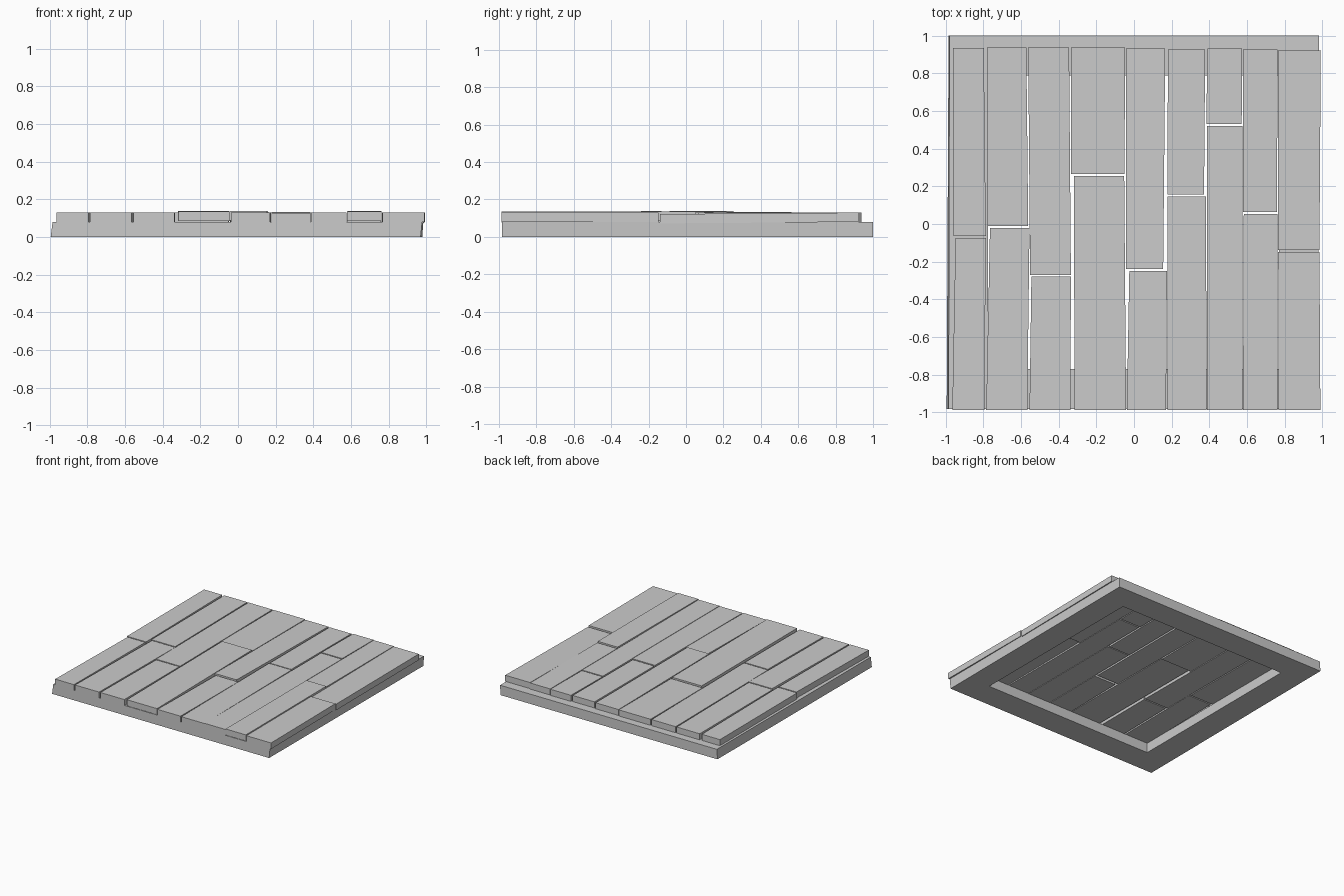
import bpy


def make(name, verts, faces):
    mesh = bpy.data.meshes.new(name)
    mesh.from_pydata(verts, [], faces)
    mesh.update()
    obj = bpy.data.objects.new(name, mesh)
    bpy.context.collection.objects.link(obj)
    return obj


# Base frame: slightly skewed square ring, open in the middle
def loop(x0, x1, y0, y1, z, skew=0.0):
    return [(x0, y0, z), (x1, y0, z), (x1 + skew, y1, z), (x0 + skew, y1, z)]


verts = (loop(-0.995, 0.97, -0.983, 1.0, 0, 0.01) + loop(-0.985, 0.978, -0.983, 1.0, 0.08, 0.005)
         + loop(-0.775, 0.77, -0.77, 0.79, 0) + loop(-0.775, 0.77, -0.77, 0.79, 0.08))
faces = []
for i in range(4):
    j = (i + 1) % 4
    faces += [(i, j, j + 4, i + 4), (j + 8, i + 8, i + 12, j + 12),
              (j, i, i + 8, j + 8), (i + 4, j + 4, j + 12, i + 12)]
make("base_frame", verts, faces)


# Plank: four-cornered board, (left, right) x at the front end then the back end
def plank(name, x, y0, y1, z0, z1):
    fl, fr, bl, br = x
    ring = [(fl, y0), (fr, y0), (br, y1), (bl, y1)]
    # z0 and z1 are the underside heights at the front and back ends
    low = [z0, z0, z1, z1]
    v = [(p[0], p[1], h) for p, h in zip(ring, low)]
    v += [(p[0], p[1], h + 0.05) for p, h in zip(ring, low)]
    f = [(3, 2, 1, 0), (4, 5, 6, 7)] + [(i, (i + 1) % 4, (i + 1) % 4 + 4, i + 4) for i in range(4)]
    make(name, v, f)


# Per column: joint y, back end y, front plank corners, back plank corners
columns = [
    (-0.07, 0.935, (-0.965, -0.795, -0.948, -0.787), (-0.96, -0.787, -0.962, -0.798)),
    (-0.015, 0.937, (-0.785, -0.567, -0.765, -0.555), (-0.778, -0.562, -0.78, -0.572)),
    (-0.275, 0.937, (-0.555, -0.338, -0.545, -0.335), (-0.552, -0.335, -0.562, -0.345)),
    (0.26, 0.937, (-0.315, -0.042, -0.32, -0.052), (-0.335, -0.05, -0.335, -0.048)),
    (-0.245, 0.932, (-0.038, 0.17, -0.025, 0.175), (-0.042, 0.155, -0.042, 0.166)),
    (0.152, 0.926, (0.178, 0.386, 0.178, 0.382), (0.178, 0.372, 0.18, 0.378)),
    (0.525, 0.932, (0.388, 0.576, 0.388, 0.576), (0.384, 0.572, 0.39, 0.575)),
    (0.058, 0.928, (0.579, 0.762, 0.583, 0.762), (0.58, 0.76, 0.58, 0.762)),
    (-0.143, 0.922, (0.768, 0.99, 0.766, 0.985), (0.765, 0.985, 0.766, 0.992)),
]
# Underside heights of the boards that sit a little off level
tilt = {(3, 0): (0.085, 0.088), (7, 0): (0.085, 0.087), (5, 0): (0.078, 0.082),
        (4, 1): (0.088, 0.079), (8, 1): (0.072, 0.08)}
for c, (joint, back, front_x, back_x) in enumerate(columns):
    plank(f"front_plank_{c + 1}", front_x, -0.987, joint - 0.005, *tilt.get((c, 0), (0.08, 0.08)))
    plank(f"back_plank_{c + 1}", back_x, joint + 0.005, back, *tilt.get((c, 1), (0.08, 0.08)))
